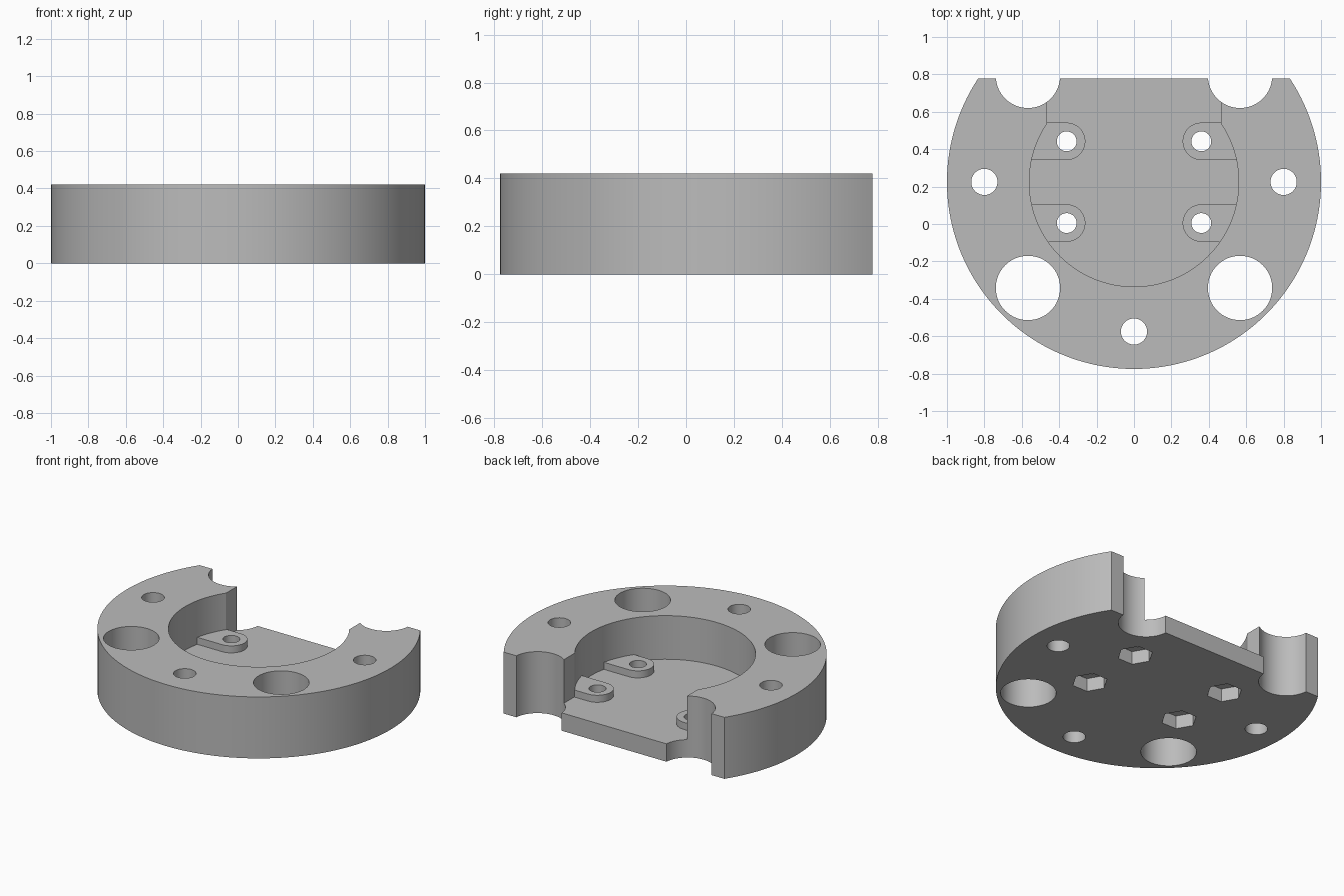
import bpy
import bmesh
from math import sin, cos, pi, acos, asin

cube = bpy.data.objects.get("Cube")
if cube:
    bpy.data.objects.remove(cube, do_unlink=True)

# Main dimensions
CY = 0.225          # y of the disc centre
BACK = 0.777        # y of the flat back edge
HEIGHT = 0.42
FLOOR = 0.122
PAD_TOP = 0.17
POCKET_R = 0.56
SLOT_X = 0.465

grey = bpy.data.materials.new("plain_grey")
grey.use_nodes = True
grey.diffuse_color = (0.5, 0.5, 0.5, 1)
grey.node_tree.nodes["Principled BSDF"].inputs["Base Color"].default_value = (0.5, 0.5, 0.5, 1)


def arc(cx, cy, r, start, end, n):
    return [(cx + r * cos(start + (end - start) * i / n),
             cy + r * sin(start + (end - start) * i / n)) for i in range(n + 1)]


def circle(cx, cy, r, n=64):
    return arc(cx, cy, r, 0, 2 * pi, n)[:-1]


def prism(name, outline, z0, z1):
    """Extrude a counter-clockwise outline from z0 to z1."""
    bm = bmesh.new()
    base = bm.faces.new([bm.verts.new((x, y, z0)) for x, y in outline])
    top = bmesh.ops.extrude_face_region(bm, geom=[base])["geom"]
    bmesh.ops.translate(bm, vec=(0, 0, z1 - z0),
                        verts=[v for v in top if isinstance(v, bmesh.types.BMVert)])
    bmesh.ops.recalc_face_normals(bm, faces=bm.faces)
    mesh = bpy.data.meshes.new(name)
    bm.to_mesh(mesh)
    bm.free()
    mesh.materials.append(grey)
    obj = bpy.data.objects.new(name, mesh)
    bpy.context.collection.objects.link(obj)
    return obj


def combine(target, tools, operation):
    """Boolean the tools into the target, then discard them."""
    for tool in tools:
        mod = target.modifiers.new("cut", "BOOLEAN")
        mod.operation = operation
        mod.solver = "EXACT"
        mod.object = tool
    graph = bpy.context.evaluated_depsgraph_get()
    result = bpy.data.meshes.new_from_object(target.evaluated_get(graph))
    target.modifiers.clear()
    target.data = result
    for tool in tools:
        bpy.data.objects.remove(tool, do_unlink=True)


# Disc with a flat back
a = asin(BACK - CY)
body = prism("mounting_ring", arc(0, CY, 1, pi - a, 2 * pi + a, 110), 0, HEIGHT)

# Round pocket that opens through the back as a straight slot
b = acos(SLOT_X / POCKET_R)
pocket = [(SLOT_X, 1), (-SLOT_X, 1)] + arc(0, CY, POCKET_R, pi - b, 2 * pi + b, 90)
combine(body, [prism("pocket_cutter", pocket, FLOOR, 1)], "DIFFERENCE")

# Screw pads running out from the pocket wall
screws = [(s * 0.36, y) for s in (-1, 1) for y in (0.005, 0.442)]
pads = []
for x, y in screws:
    s = 1 if x > 0 else -1
    shape = [(s * 0.6, y - 0.1), (s * 0.6, y + 0.1)]
    shape += [(s * px, py) for px, py in arc(0.36, y, 0.1, pi / 2, 3 * pi / 2, 24)]
    pads.append(prism("screw_pad", shape, FLOOR - 0.04, PAD_TOP))
combine(body, pads, "UNION")

# Through holes, back scallops and hexagonal nut recesses
holes = [(s * 0.567, CY + t * 0.567, 0.172) for s in (-1, 1) for t in (-1, 1)]
holes += [(-0.8, CY, 0.07), (0.8, CY, 0.07), (0, CY - 0.8, 0.07)]
holes += [(x, y, 0.053) for x, y in screws]
cutters = [prism("hole_cutter", circle(*h), -1, 1) for h in holes]
cutters += [prism("nut_cutter", circle(x, y, 0.112, 6), -1, 0.09) for x, y in screws]
combine(body, cutters, "DIFFERENCE")

# Smooth round walls, crisp edges
bpy.ops.object.select_all(action="DESELECT")
body.select_set(True)
bpy.context.view_layer.objects.active = body
bpy.ops.object.shade_smooth_by_angle(angle=pi / 6)
